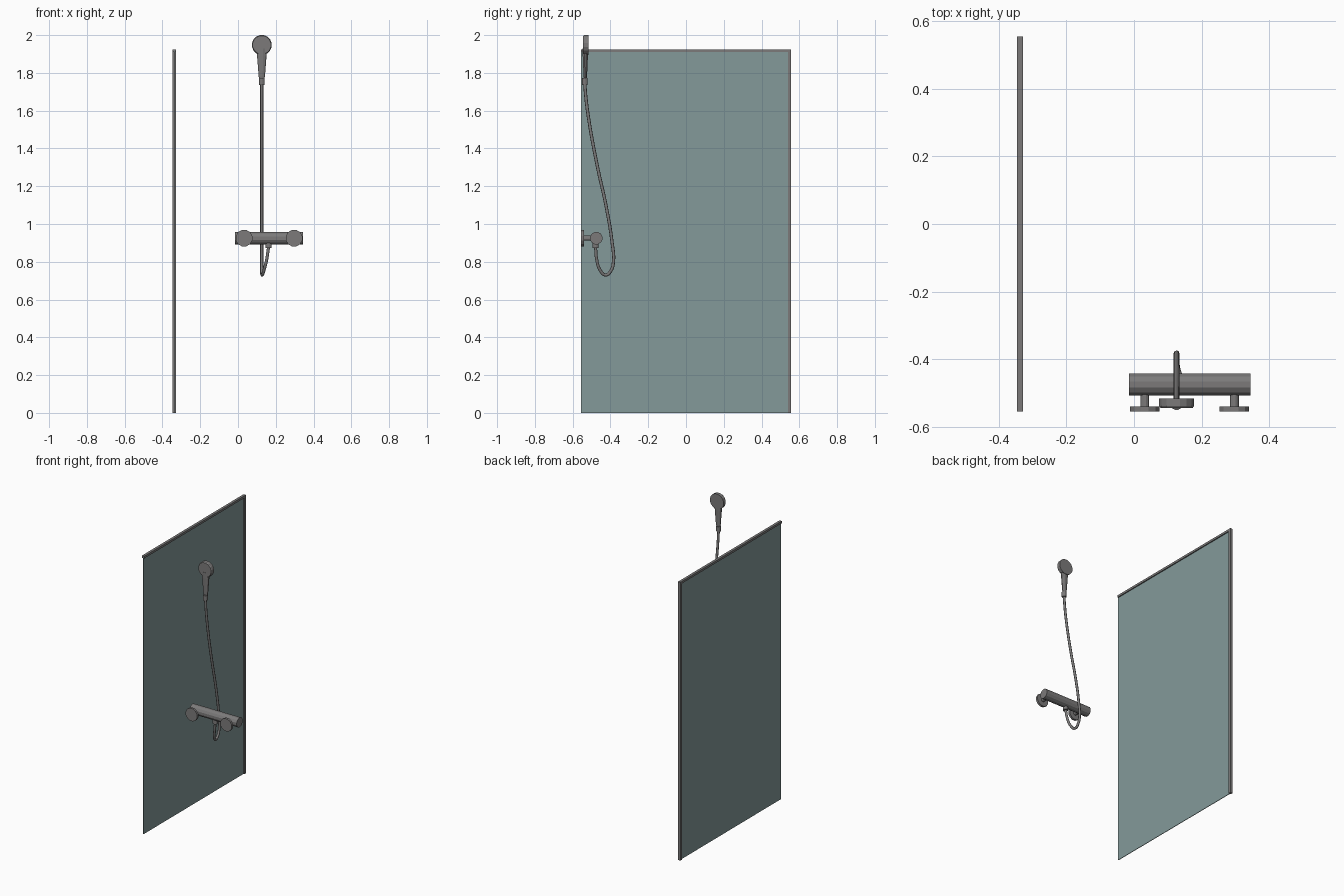
import bpy, bmesh, math
from mathutils import Vector

if "Cube" in bpy.data.objects:
    bpy.data.objects.remove(bpy.data.objects["Cube"])


def mat(name, c):
    m = bpy.data.materials.new(name)
    m.diffuse_color = (*c, 1)
    m.use_nodes = True
    m.node_tree.nodes["Principled BSDF"].inputs["Base Color"].default_value = m.diffuse_color
    return m


METAL = mat("dark_chrome", (0.2, 0.195, 0.195))
GLASS = mat("tinted_glass", (0.23, 0.32, 0.32))


def finish(name, bm, m):
    bmesh.ops.recalc_face_normals(bm, faces=bm.faces)
    me = bpy.data.meshes.new(name)
    bm.to_mesh(me)
    bm.free()
    me.materials.append(m)
    ob = bpy.data.objects.new(name, me)
    bpy.context.collection.objects.link(ob)
    return ob


def box(name, lo, hi, m):
    bm = bmesh.new()
    bmesh.ops.create_cube(bm, size=1)
    for v in bm.verts:
        v.co = Vector([a + (b - a) * (c + 0.5) for a, b, c in zip(lo, hi, v.co)])
    return finish(name, bm, m)


def lathe(name, start, axis, rings, n=12, flat=1.0):
    """Closed rings (offset, radius) along an axis; flat squashes one direction."""
    a = Vector(axis)
    u = Vector((0, 1, 0)) if abs(a.x) > 0.5 else Vector((1, 0, 0))
    w = a.cross(u)
    bm = bmesh.new()
    loops = []
    for d, r in rings:
        angles = [2 * math.pi * (i + 0.5) / n for i in range(n)]
        loops.append([bm.verts.new(Vector(start) + a * d + u * r * math.cos(t)
                                   + w * r * flat * math.sin(t)) for t in angles])
    for p, q in zip(loops, loops[1:]):
        for i in range(n):
            j = (i + 1) % n
            bm.faces.new((p[i], p[j], q[j], q[i]))
    bm.faces.new(loops[0])
    bm.faces.new(loops[-1])
    return finish(name, bm, METAL)


# Glass screen with a top rail and one upright
box("glass_panel", (-0.339, -0.555, 0), (-0.335, 0.545, 1.918), GLASS)
box("top_rail", (-0.346, -0.555, 1.91), (-0.328, 0.555, 1.925), METAL)
box("upright_post", (-0.346, 0.539, 0), (-0.328, 0.555, 1.91), METAL)

# Mixer bar with two wall mounts
BY, BZ = -0.475, 0.925
lathe("mixer_bar", (-0.015, BY, BZ), (1, 0, 0), [(0, 0.0335), (0.36, 0.0335)])
for side, x in (("left", 0.032), ("right", 0.297)):
    lathe(side + "_wall_flange", (x, -0.555, BZ), (0, 1, 0),
          [(0, 0.045), (0.015, 0.045)])
    lathe(side + "_wall_stub", (x, -0.541, BZ), (0, 1, 0),
          [(0, 0.0135), (0.045, 0.0135)])
lathe("hose_outlet", (0.162, -0.479, 0.872), (0, 0, 1), [(0, 0.017), (0.03, 0.017)])

# Hand shower: round head, tapered handle, collar nut
HX, HY = 0.126, -0.533
lathe("shower_head", (HX, -0.544, 1.948), (0, 1, 0),
      [(0, 0.049), (0.006, 0.053), (0.028, 0.053)], n=16)
lathe("shower_handle", (HX, HY, 1.77), (0, 0, 1),
      [(0, 0.014), (0.01, 0.017), (0.12, 0.026), (0.16, 0.027)], flat=0.55)
lathe("collar_nut", (HX, HY - 0.003, 1.737), (0, 0, 1),
      [(0, 0.015), (0.035, 0.015)])

# Flexible hose, hanging in a loop below the bar
path = [(HX, -0.536, 1.75), (HX, -0.531, 1.68), (HX, -0.511, 1.53),
        (HX, -0.466, 1.29), (HX, -0.424, 1.10), (HX, -0.391, 0.90),
        (HX, -0.384, 0.80), (HX, -0.398, 0.752), (0.128, -0.425, 0.73),
        (0.139, -0.457, 0.76), (0.152, -0.473, 0.813), (0.162, -0.479, 0.88)]
cu = bpy.data.curves.new("shower_hose", "CURVE")
cu.dimensions = "3D"
cu.bevel_depth = 0.0085
cu.bevel_resolution = 2
cu.resolution_u = 5
cu.use_fill_caps = True
sp = cu.splines.new("BEZIER")
sp.bezier_points.add(len(path) - 1)
for p, co in zip(sp.bezier_points, path):
    p.co = co
    p.handle_left_type = p.handle_right_type = "AUTO"
cu.materials.append(METAL)
hose = bpy.data.objects.new("shower_hose", cu)
bpy.context.collection.objects.link(hose)
